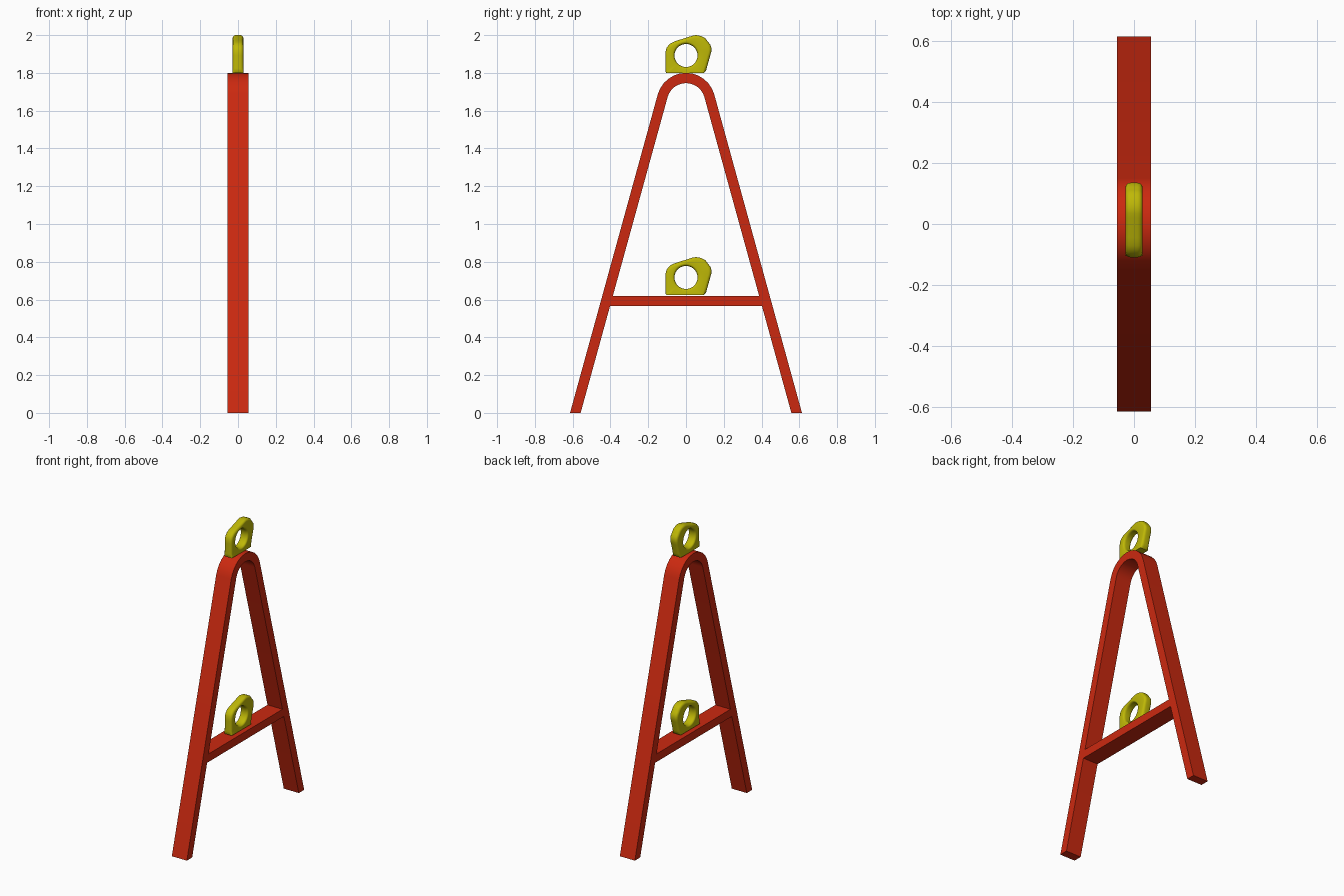
import bpy, bmesh
from math import sin, cos, pi, radians, hypot, atan2, tan
from mathutils import Vector

if "Cube" in bpy.data.objects:
    bpy.data.objects.remove(bpy.data.objects["Cube"])


def material(name, rgb):
    m = bpy.data.materials.new(name)
    m.diffuse_color = (*rgb, 1)
    m.use_nodes = True
    m.node_tree.nodes["Principled BSDF"].inputs["Base Color"].default_value = m.diffuse_color
    return m


RED = material("red_paint", (0.60, 0.022, 0.005))
YELLOW = material("yellow_paint", (0.52, 0.48, 0.002))
HALF = 0.055          # half width of the frame in x


def finish(name, bm, mat, angle=35):
    bmesh.ops.recalc_face_normals(bm, faces=bm.faces)
    me = bpy.data.meshes.new(name)
    bm.to_mesh(me)
    bm.free()
    me.materials.append(mat)
    me.shade_smooth()
    me.set_sharp_from_angle(angle=radians(angle))
    ob = bpy.data.objects.new(name, me)
    bpy.context.collection.objects.link(ob)
    return ob


def sweep(name, sections, closed, mat, angle=35):
    """Skin a list of equal-length closed cross-sections."""
    bm = bmesh.new()
    rings = [[bm.verts.new(p) for p in s] for s in sections]
    pairs = list(zip(rings, rings[1:] + rings[:1]))
    if not closed:
        pairs.pop()
        bm.faces.new(rings[0])
        bm.faces.new(rings[-1])
    for a, b in pairs:
        for i in range(len(a)):
            j = (i + 1) % len(a)
            bm.faces.new((a[i], a[j], b[j], b[i]))
    return finish(name, bm, mat, angle)


# Bent A-shaped frame: straight legs tangent to a rounded top
lean = radians(15.4)
R, r, zc, steps = 0.155, 0.101, 1.645, 12


def foot(rad):
    return (rad + zc * sin(lean)) / cos(lean)


path = [(foot(R), 0, foot(r), 0)]
for i in range(steps + 1):
    a = lean + (pi - 2 * lean) * i / steps
    path.append((R * cos(a), zc + R * sin(a), r * cos(a), zc + r * sin(a)))
path.append((-foot(R), 0, -foot(r), 0))
sweep("bent_frame", [[(-HALF, yo, zo), (HALF, yo, zo), (HALF, yi, zi), (-HALF, yi, zi)]
                     for yo, zo, yi, zi in path], False, RED)

# Crossbar between the legs
sweep("crossbar", [[(-HALF, y, 0.567), (HALF, y, 0.567), (HALF, y, 0.62), (-HALF, y, 0.62)]
                   for y in (-0.405, 0.405)], False, RED)

# Lug outline (y, z above its base), counter-clockwise
OUTLINE = [(-0.104, 0), (0.094, 0), (0.106, 0.012), (0.134, 0.112), (0.135, 0.13),
           (0.13, 0.147), (0.102, 0.184), (0.08, 0.195), (0.053, 0.2), (0.035, 0.197),
           (-0.06, 0.167), (-0.084, 0.155), (-0.102, 0.135), (-0.109, 0.11), (-0.109, 0.006)]
HOLE_Z, HOLE_R, THICK, ROUND = 0.092, 0.061, 0.028, 0.016


def lug(name, base):
    # Points along the outline, each paired with a hole point at the same angle
    pts = []
    for p, q in zip(OUTLINE, OUTLINE[1:] + OUTLINE[:1]):
        n = max(1, round(hypot(q[0] - p[0], q[1] - p[1]) / 0.016))
        pts += [(p[0] + (q[0] - p[0]) * k / n, p[1] + (q[1] - p[1]) * k / n) for k in range(n)]
    sections = []
    for y, z in pts:
        ang, ro = atan2(z - HOLE_Z, y), hypot(y, z - HOLE_Z)
        prof = []
        for quarter in range(4):
            for k in range(5):
                t = (quarter + k / 4) * pi / 2
                c, s = cos(t), sin(t)
                x = (THICK - ROUND) * (1 if quarter < 2 else -1) + ROUND * s
                if quarter in (0, 3):           # outer rim, square at the base
                    rad = ro if z < 0.001 else ro - ROUND * (1 - c)
                else:                           # hole rim
                    rad = HOLE_R + 0.7 * ROUND * (1 + c)
                prof.append((x, rad * cos(ang), base + HOLE_Z + rad * sin(ang)))
        sections.append(prof)
    sweep(name, sections, True, YELLOW, 40)


lug("top_lug", 1.8)
lug("crossbar_lug", 0.625)
